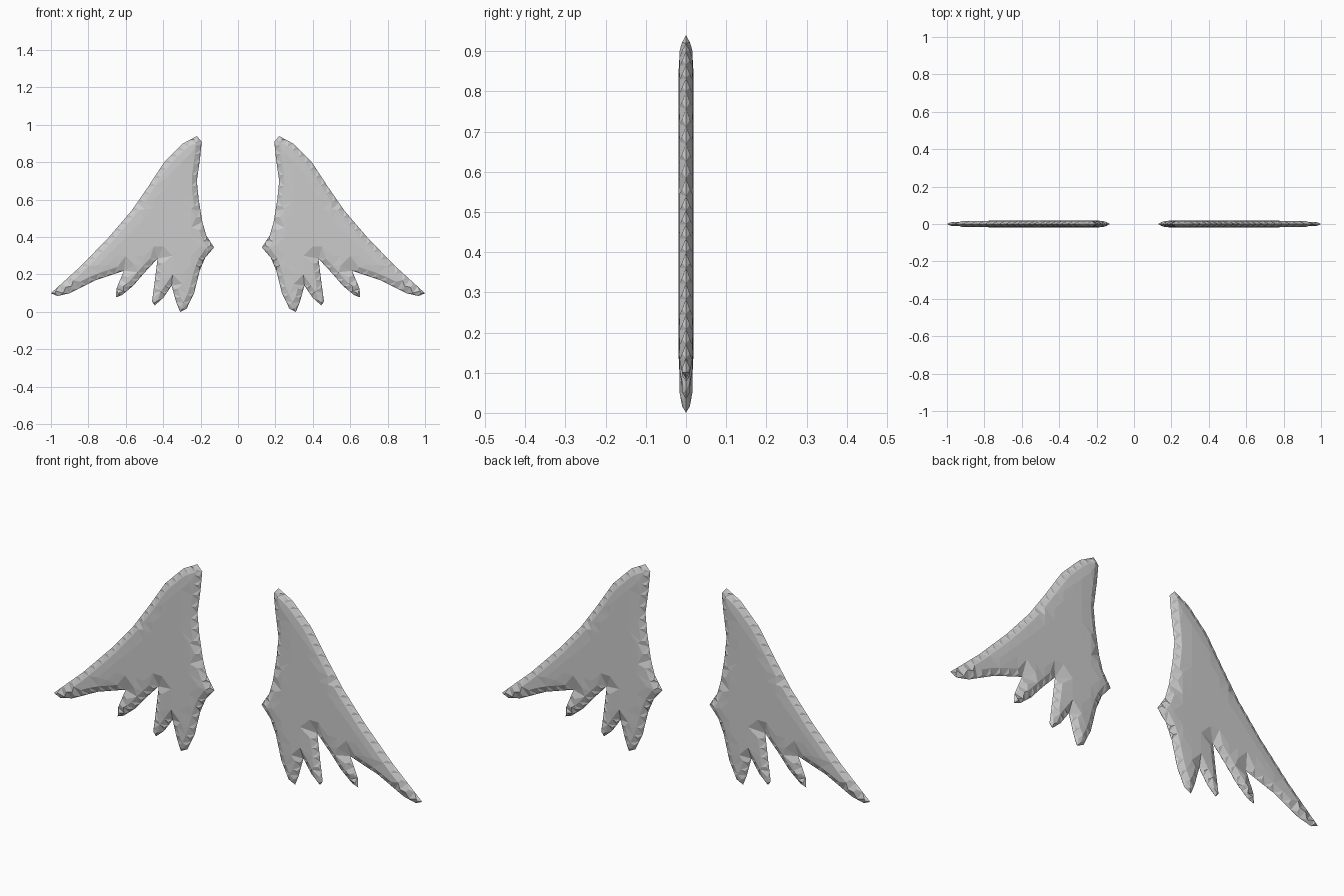
import bpy, bmesh, math
from mathutils import Vector, geometry

if "Cube" in bpy.data.objects:
    bpy.data.objects.remove(bpy.data.objects["Cube"])

# Silhouette of one wing in x, z: leading edge, feather tips, inner edge
OUTLINE = [(0.22, 0.94), (0.295, 0.90), (0.395, 0.80), (0.48, 0.67), (0.57, 0.54), (0.69, 0.40),
           (0.84, 0.245), (1.0, 0.10), (0.965, 0.085), (0.90, 0.10), (0.76, 0.17), (0.61, 0.22),
           (0.65, 0.125), (0.653, 0.078), (0.62, 0.09), (0.56, 0.14), (0.50, 0.21), (0.43, 0.285),
           (0.447, 0.15), (0.46, 0.055), (0.445, 0.035), (0.40, 0.075), (0.355, 0.14),
           (0.33, 0.05), (0.31, 0.0), (0.275, 0.017), (0.235, 0.10), (0.205, 0.22), (0.175, 0.29),
           (0.128, 0.345), (0.17, 0.41), (0.19, 0.48), (0.21, 0.60), (0.22, 0.70), (0.203, 0.82),
           (0.194, 0.91)]
THICK, ROUND = 0.019, 0.065

pts = [Vector(p) for p in OUTLINE]
sides = list(zip(pts, pts[1:] + pts[:1]))


def edge_distance(p):
    best = 9
    for a, b in sides:
        t = max(0, min(1, (p - a).dot(b - a) / (b - a).length_squared))
        best = min(best, (p - a.lerp(b, t)).length)
    return best


def inside(p):
    hit = False
    for a, b in sides:
        if (a.y > p.y) != (b.y > p.y) and p.x < a.x + (b.x - a.x) * (p.y - a.y) / (b.y - a.y):
            hit = not hit
    return hit


def half_thickness(p):
    t = min(edge_distance(p) / ROUND, 1)
    return THICK * math.sqrt(max(0, 1 - (1 - t) ** 2))


# Rim points, rows just inside the rim, and a coarse interior grid
rim, inner = [], []
for a, b in sides:
    n = max(1, round((b - a).length / 0.05))
    d = (b - a).normalized()
    normal = Vector((d.y, -d.x))
    for i in range(n):
        rim.append(a.lerp(b, i / n))
        for off in (0.009, 0.03):
            p = a.lerp(b, (i + 0.5) / n) + normal * off
            if inside(p) and edge_distance(p) > off * 0.9:
                inner.append(p)
for i in range(20):
    for j in range(20):
        p = Vector((0.1 + i * 0.05, j * 0.05))
        if inside(p) and edge_distance(p) > 0.045:
            inner.append(p)

verts, _, faces, *_ = geometry.delaunay_2d_cdt(rim + inner, [], [list(range(len(rim)))], 1, 1e-5)

# Two domed skins welded along the rim
bm = bmesh.new()
for side in (-1, 1):
    vs = [bm.verts.new((p.x, side * half_thickness(p), p.y)) for p in verts]
    for f in faces:
        bm.faces.new([vs[k] for k in f])
bmesh.ops.remove_doubles(bm, verts=bm.verts[:], dist=0.0005)
bmesh.ops.recalc_face_normals(bm, faces=bm.faces[:])
mesh = bpy.data.meshes.new("wings")
bm.to_mesh(mesh)
bm.free()
wings = bpy.data.objects.new("wings", mesh)
bpy.context.collection.objects.link(wings)

# Opposite wing
mirror = wings.modifiers.new("opposite_wing", 'MIRROR')
mirror.use_axis[0] = True
mirror.use_mirror_merge = False
